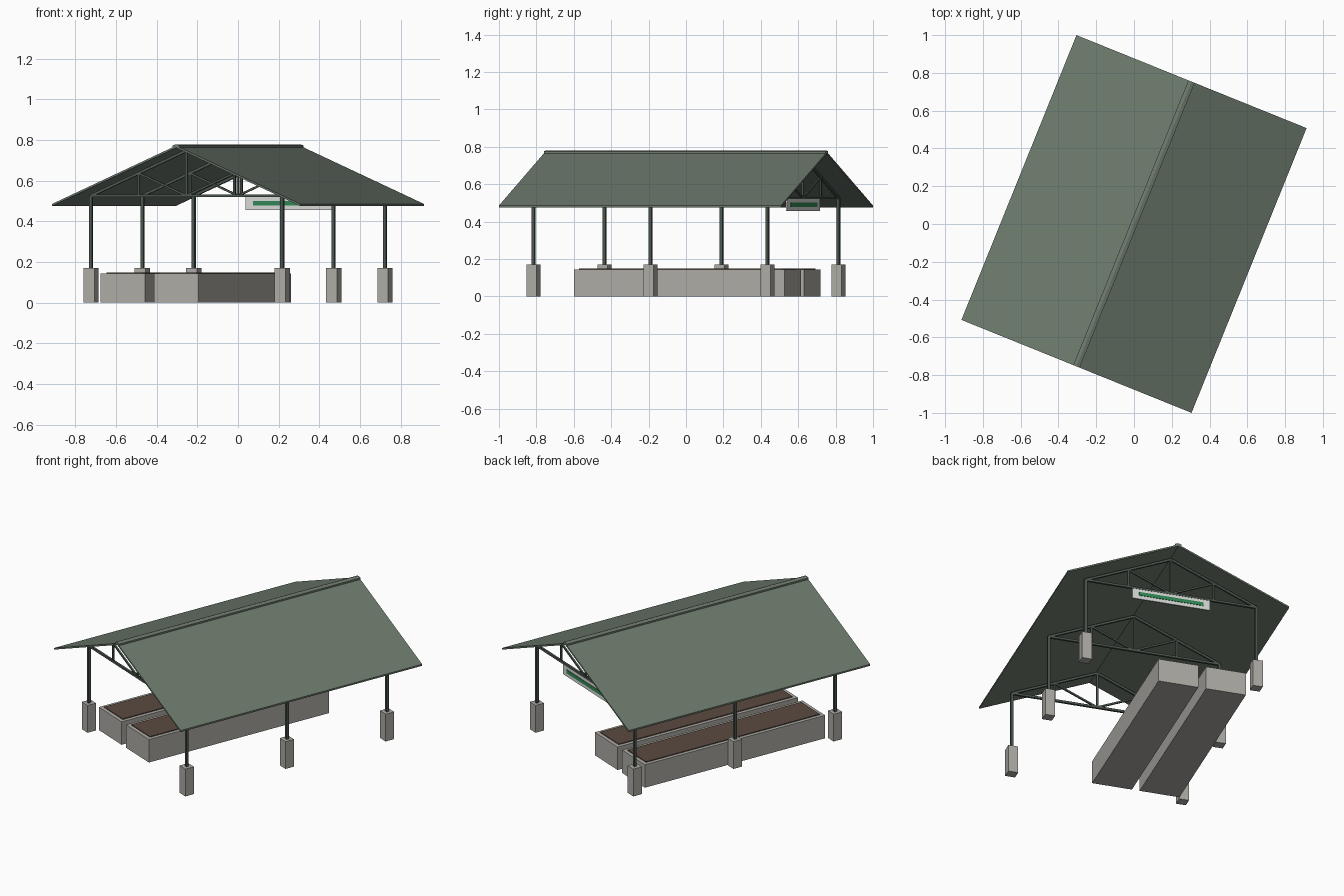
import bpy, bmesh, math
from mathutils import Vector

if "Cube" in bpy.data.objects:
    bpy.data.objects.remove(bpy.data.objects["Cube"], do_unlink=True)

TURN = math.radians(-22)          # whole shelter is turned on its plot
HALF_W, HALF_L = 0.657, 0.813     # roof half width and half length
POST_X, BAY = 0.507, 0.674        # post offset from ridge, truss spacing
CHORD_Z, APEX_Z = 0.526, 0.748    # truss heights


def material(name, rgb):
    m = bpy.data.materials.new(name)
    m.use_nodes = True
    color = (*rgb, 1)
    m.diffuse_color = color
    bsdf = m.node_tree.nodes["Principled BSDF"]
    bsdf.inputs["Base Color"].default_value = color
    bsdf.inputs["Roughness"].default_value = 0.8
    return m


ROOF = material("roof green", (0.155, 0.195, 0.155))
STEEL = material("dark green steel", (0.07, 0.095, 0.075))
CONCRETE = material("concrete", (0.42, 0.41, 0.38))
SOIL = material("soil brown", (0.105, 0.07, 0.052))
WHITE = material("sign white", (0.68, 0.70, 0.67))
GREEN = material("sign green", (0.03, 0.24, 0.09))


def finish(name, bm, mat):
    bmesh.ops.recalc_face_normals(bm, faces=bm.faces)
    mesh = bpy.data.meshes.new(name)
    bm.to_mesh(mesh)
    bm.free()
    mesh.materials.append(mat)
    obj = bpy.data.objects.new(name, mesh)
    obj.rotation_euler.z = TURN
    bpy.context.collection.objects.link(obj)
    return obj


def add_box(bm, low, high):
    low, high = Vector(low), Vector(high)
    verts = bmesh.ops.create_cube(bm, size=1)["verts"]
    for v in verts:
        v.co = (low + high) / 2 + v.co * (high - low)


def box(name, low, high, mat):
    bm = bmesh.new()
    add_box(bm, low, high)
    return finish(name, bm, mat)


def prism(name, profile, y0, y1, mat):
    """Extrude an x-z outline along y."""
    bm = bmesh.new()
    face = bm.faces.new([bm.verts.new((x, y0, z)) for x, z in profile])
    new = bmesh.ops.extrude_face_region(bm, geom=[face])["geom"]
    for v in new:
        if isinstance(v, bmesh.types.BMVert):
            v.co.y = y1
    return finish(name, bm, mat)


def add_bar(bm, a, b, y, size):
    """Square bar between two x-z points at depth y."""
    a, b = Vector((a[0], y, a[1])), Vector((b[0], y, b[1]))
    verts = bmesh.ops.create_cube(bm, size=1)["verts"]
    along = (b - a).normalized()
    side = Vector((0, 1, 0))
    up = along.cross(side)
    for v in verts:
        c = v.co.copy()
        v.co = (a + b) / 2 + along * c.x * (b - a).length + (side * c.y + up * c.z) * size


# Roof slopes and ridge cap
for label, s in (("left", 1), ("right", -1)):
    prism(label + "_roof_slope",
          [(0, 0.772), (s * HALF_W, 0.486), (s * HALF_W, 0.476), (0, 0.762)],
          -HALF_L, HALF_L, ROOF)
prism("ridge_cap",
      [(-0.018, 0.76), (-0.018, 0.774), (0, 0.779), (0.018, 0.774), (0.018, 0.76), (0, 0.767)],
      -HALF_L, HALF_L, ROOF)

# Trusses, posts and concrete piers
for row, y in (("front", -BAY), ("middle", 0), ("back", BAY)):
    bm = bmesh.new()
    add_bar(bm, (-POST_X, CHORD_Z), (POST_X, CHORD_Z), y, 0.013)
    add_bar(bm, (0, CHORD_Z), (0, APEX_Z), y, 0.011)
    for s in (-1, 1):
        mid = s * POST_X / 2
        mid_z = (CHORD_Z + APEX_Z) / 2
        add_bar(bm, (s * POST_X, CHORD_Z), (0, APEX_Z), y, 0.013)
        add_bar(bm, (mid, CHORD_Z), (mid, mid_z), y, 0.01)
        add_bar(bm, (0, CHORD_Z), (mid, mid_z), y, 0.01)
    finish(row + "_truss", bm, STEEL)

    for label, s in (("left", 1), ("right", -1)):
        x = s * POST_X
        box(f"{row}_{label}_post", (x - 0.008, y - 0.008, 0.16),
            (x + 0.008, y + 0.008, CHORD_Z), STEEL)
        box(f"{row}_{label}_pier", (x - 0.029, y - 0.029, 0),
            (x + 0.029, y + 0.029, 0.17), CONCRETE)

# Two raised planting beds side by side
for label, x0 in (("outer", -0.474), ("inner", -0.192)):
    x1, y0, y1, rim = x0 + 0.236, -0.629, 0.585, 0.022
    box(label + "_planter", (x0, y0, 0), (x1, y1, 0.143), CONCRETE)
    box(label + "_soil", (x0 + rim, y0 + rim, 0.138),
        (x1 - rim, y1 - rim, 0.148), SOIL)

# Hanging sign with a green band on both sides
box("sign_board", (-0.23, BAY - 0.005, 0.457), (0.23, BAY + 0.005, 0.521), WHITE)
for label, s in (("front", -1), ("back", 1)):
    y = BAY + s * 0.006
    box(label + "_sign_band", (-0.19, y - 0.002, 0.479), (0.19, y + 0.002, 0.501), GREEN)
